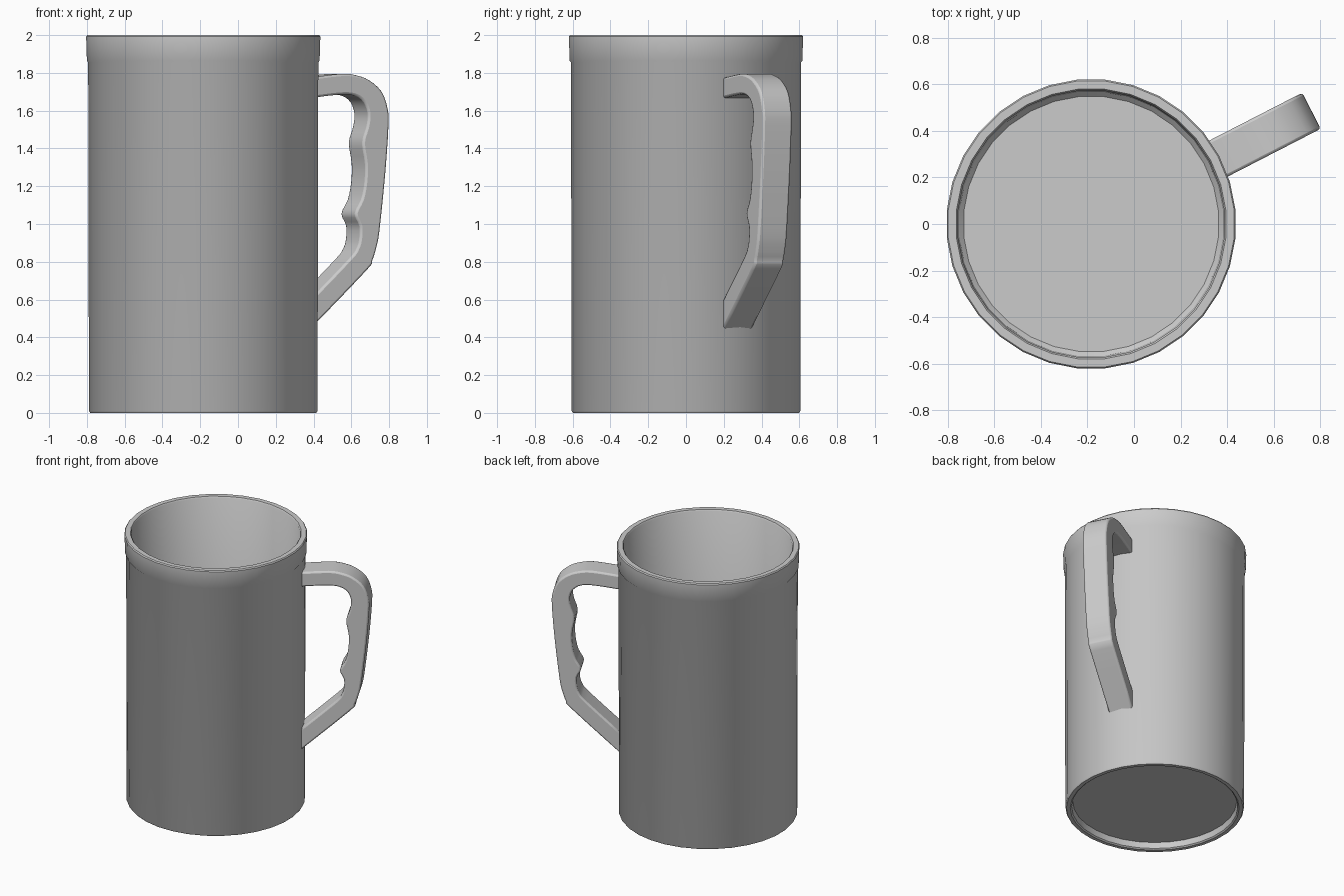
import bpy, bmesh
from math import pi, cos, sin, radians
from mathutils import Vector, Matrix

if "Cube" in bpy.data.objects:
    bpy.data.objects.remove(bpy.data.objects["Cube"])

SIDES = 32
CENTRE = Vector((-0.184, 0, 0))
HANDLE_ANGLE = radians(27.2)
HANDLE_WIDTH = 0.174


def make_object(name, bm, smooth_angle):
    bmesh.ops.recalc_face_normals(bm, faces=bm.faces[:])
    mesh = bpy.data.meshes.new(name)
    bm.to_mesh(mesh)
    bm.free()
    obj = bpy.data.objects.new(name, mesh)
    bpy.context.collection.objects.link(obj)
    bpy.ops.object.select_all(action='DESELECT')
    obj.select_set(True)
    bpy.context.view_layer.objects.active = obj
    bpy.ops.object.shade_smooth_by_angle(angle=radians(smooth_angle))
    return obj


def lathe(name, profile):
    """Revolve an open (radius, z) profile; both ends are closed with a disc."""
    bm = bmesh.new()
    rings = []
    for r, z in profile:
        angles = [(i + 0.5) * 2 * pi / SIDES for i in range(SIDES)]
        rings.append([bm.verts.new((r * cos(a), r * sin(a), z)) for a in angles])
    for low, high in zip(rings, rings[1:]):
        for i in range(SIDES):
            j = (i + 1) % SIDES
            bm.faces.new((low[i], low[j], high[j], high[i]))
    bm.faces.new(rings[0])
    bm.faces.new(rings[-1])
    obj = make_object(name, bm, 35)
    obj.location = CENTRE
    return obj


def smooth_path(points, steps=3):
    """Catmull-Rom curve through the points."""
    p = [Vector(q) for q in points]
    p = [p[0]] + p + [p[-1]]
    out = []
    for a, b, c, d in zip(p, p[1:], p[2:], p[3:]):
        for k in range(steps):
            t = k / steps
            out.append(0.5 * (2 * b + (c - a) * t + (2 * a - 5 * b + 4 * c - d) * t ** 2
                              + (3 * b - a - 3 * c + d) * t ** 3))
    return out + [p[-1]]


# Hollow mug: recessed underside, outer wall, raised rim band, inner wall, floor
lathe("mug_body", [
    (0.557, 0.05), (0.565, 0.008), (0.575, 0.0), (0.601, 0.0), (0.608, 0.01),
    (0.612, 1.855), (0.619, 1.865), (0.623, 1.992), (0.617, 2.0),
    (0.582, 2.0), (0.575, 1.99), (0.57, 0.12), (0.55, 0.10)])

# Handle outline as (distance from mug axis, z)
outer = [(0.585, 1.773), (0.782, 1.795), (0.872, 1.787), (0.95, 1.76), (1.023, 1.70),
         (1.058, 1.61), (1.063, 1.52), (1.044, 1.27), (1.010, 0.97), (0.992, 0.88),
         (0.966, 0.805), (0.930, 0.752), (0.585, 0.432)]
inner = [(0.585, 0.59), (0.827, 0.815), (0.872, 0.87), (0.889, 0.92), (0.890, 0.99),
         (0.862, 1.055), (0.900, 1.13), (0.920, 1.22), (0.923, 1.32), (0.906, 1.43),
         (0.930, 1.51), (0.940, 1.58), (0.915, 1.645), (0.86, 1.68), (0.77, 1.685),
         (0.585, 1.665)]

# Handle: extruded outline with finger grips and softened edges
bm = bmesh.new()
outline = smooth_path(outer) + smooth_path(inner)
face = bm.faces.new([bm.verts.new((q.x, -HANDLE_WIDTH / 2, q.y)) for q in outline])
new = bmesh.ops.extrude_face_region(bm, geom=[face], use_keep_orig=True)["geom"]
moved = [v for v in new if isinstance(v, bmesh.types.BMVert)]
bmesh.ops.translate(bm, verts=moved, vec=(0, HANDLE_WIDTH, 0))
handle = make_object("handle", bm, 40)
handle.matrix_world = Matrix.Translation(CENTRE) @ Matrix.Rotation(HANDLE_ANGLE, 4, 'Z')
bevel = handle.modifiers.new("soft_edges", 'BEVEL')
bevel.width = 0.012
bevel.segments = 2
bevel.limit_method = 'ANGLE'
bevel.angle_limit = radians(60)
